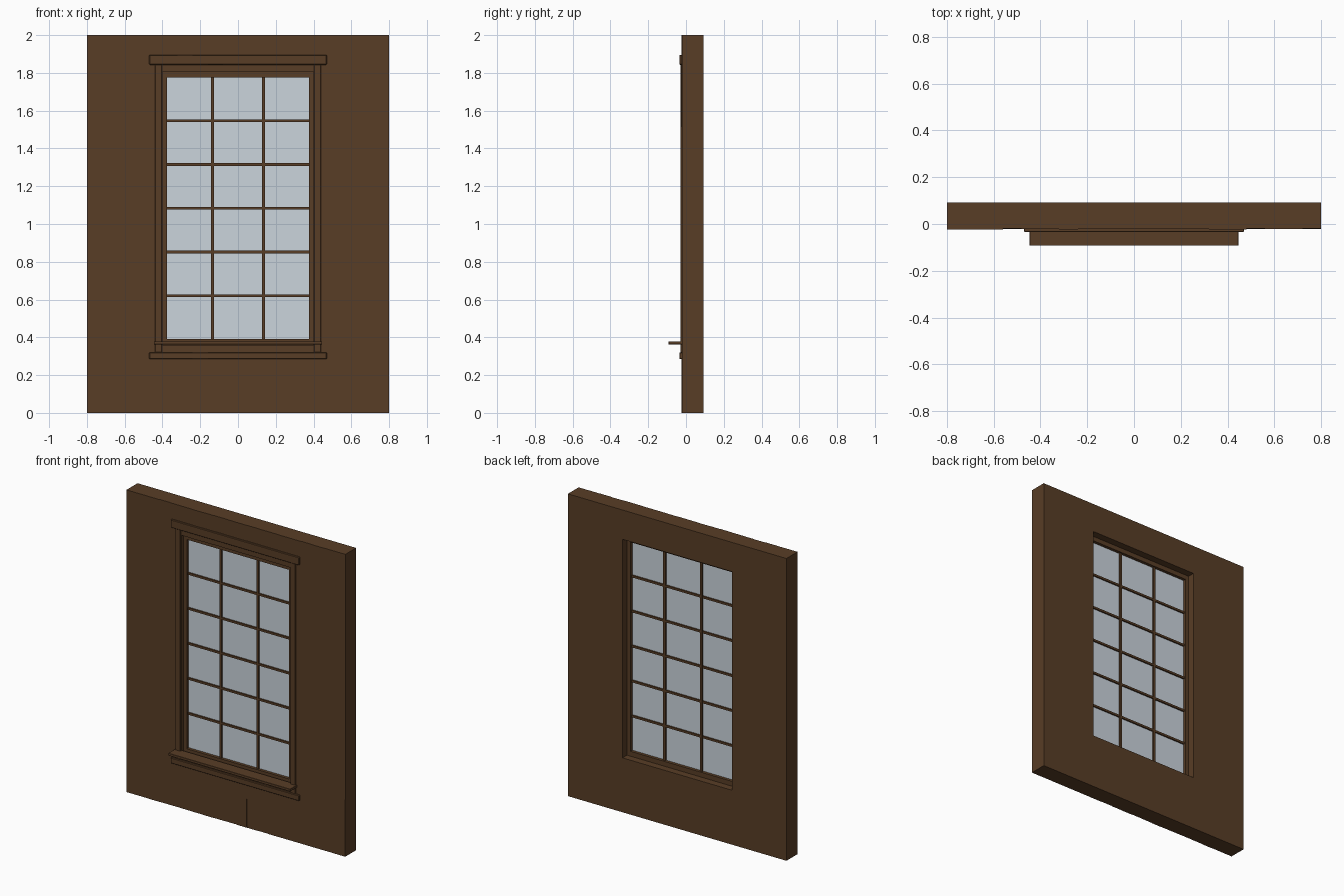
import bpy, bmesh, random

if "Cube" in bpy.data.objects:
    bpy.data.objects.remove(bpy.data.objects["Cube"])
random.seed(4)

def material(name, rgb):
    m = bpy.data.materials.new(name)
    m.diffuse_color = (*rgb, 1)
    m.use_nodes = True
    m.node_tree.nodes["Principled BSDF"].inputs["Base Color"].default_value = m.diffuse_color
    return m

WOOD = material("dark brown wood", (0.098, 0.047, 0.019))
GLASS = material("pale grey glass", (0.60, 0.66, 0.72))

def finish(name, bm, mat):
    bmesh.ops.recalc_face_normals(bm, faces=bm.faces)
    me = bpy.data.meshes.new(name)
    bm.to_mesh(me)
    bm.free()
    me.materials.append(mat)
    ob = bpy.data.objects.new(name, me)
    bpy.context.collection.objects.link(ob)
    return ob

def box(name, x, y, z, mat=WOOD, bevel=0):
    """Box from (min, max) pairs."""
    bm = bmesh.new()
    bmesh.ops.create_cube(bm, size=1)
    for v in bm.verts:
        v.co = [r[0] if c < 0 else r[1] for c, r in zip(v.co, (x, y, z))]
    if bevel:
        bmesh.ops.bevel(bm, geom=bm.edges[:], offset=bevel, segments=1, affect='EDGES')
    return finish(name, bm, mat)

def ring(name, outer, inner, y):
    """Rectangular frame; outer and inner are (x0, x1, z0, z1)."""
    bm = bmesh.new()
    loops = []
    for x0, x1, z0, z1 in (outer, inner):
        for yy in y:
            loops.append([bm.verts.new((a, yy, b)) for a, b in
                          ((x0, z0), (x1, z0), (x1, z1), (x0, z1))])
    of, ob, nf, nb = loops
    for a, b in ((of, ob), (ob, nb), (nb, nf), (nf, of)):
        for i in range(4):
            j = (i + 1) % 4
            bm.faces.new((a[i], a[j], b[j], b[i]))
    return finish(name, bm, WOOD)

W, H = 0.8, 2.0
OX, OZ0, OZ1 = 0.40, 0.36, 1.806      # window opening
GX, GZ0, GZ1 = 0.375, 0.392, 1.776    # visible glass
FRONT, BACK = -0.022, 0.092

# Wall core with the window opening
ring("wall", (-W, W, 0, H), (-OX, OX, OZ0, OZ1), (-0.012, BACK))

# Vertical planks on the front, each slightly uneven in depth
for i in range(20):
    x = (-W + i * 0.08, -W + (i + 1) * 0.08)
    spans = [(0, OZ0), (OZ1, H)] if -OX < sum(x) / 2 < OX else [(0, H)]
    front = FRONT + random.uniform(-0.0015, 0.0015)
    lean = random.uniform(-0.001, 0.001)
    for z in spans:
        plank = box("plank", x, (front, -0.012), z)
        for v in plank.data.vertices:
            if v.co.y < -0.015:
                v.co.y += lean * (v.co.z - 1)

# Window frame, glass and glazing bars
ring("window_frame", (-OX, OX, OZ0, OZ1), (-GX, GX, GZ0, GZ1), (0.0, 0.045))
box("glass", (-GX, GX), (0.020, 0.025), (GZ0, GZ1), GLASS)
for s in (-1, 1):
    box("vertical_bar", (s * 0.135 - 0.008, s * 0.135 + 0.008), (0.010, 0.035), (GZ0, GZ1))
for i in range(1, 6):
    z = GZ0 - 0.003 + i * 0.2315
    box("horizontal_bar", (-GX, GX), (0.011, 0.034), (z - 0.007, z + 0.007))

# Outer trim
for s in (-1, 1):
    box("side_trim", sorted((s * 0.402, s * 0.44)), (-0.029, -0.012), (0.32, 1.845), bevel=0.002)
box("head_trim", (-0.47, 0.47), (-0.034, -0.012), (1.843, 1.896), bevel=0.003)
box("apron_trim", (-0.47, 0.47), (-0.034, -0.012), (0.284, 0.321), bevel=0.003)
box("sill", (-0.446, 0.446), (-0.092, -0.012), (0.363, 0.379), bevel=0.001)
